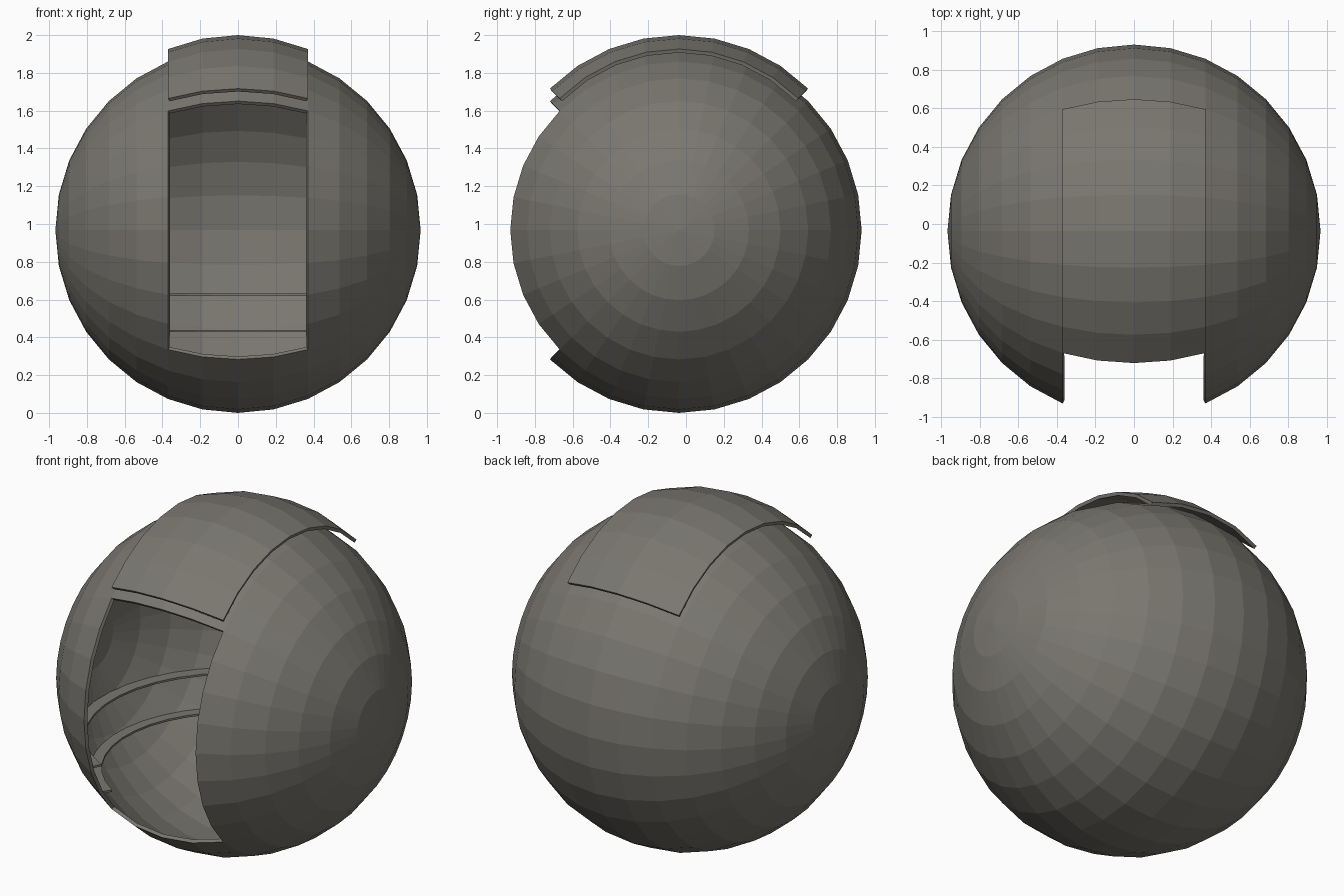
import bpy, bmesh, math
from mathutils import Matrix, Vector

if "Cube" in bpy.data.objects:
    bpy.data.objects.remove(bpy.data.objects["Cube"])

R = 0.967                     # shell radius
LIFT = 0.066                  # gap between raised hatch and shell
WALL = 0.02                   # shell thickness
HALF = R * math.sin(math.radians(22.5))   # half width of the doorway
CENTRE = Vector((0, -0.037, R))

mat = bpy.data.materials.new("warm dark grey")
mat.diffuse_color = (0.195, 0.185, 0.162, 1)
mat.use_nodes = True
mat.node_tree.nodes["Principled BSDF"].inputs["Base Color"].default_value = mat.diffuse_color


def finish(bm, name, thickness=0):
    me = bpy.data.meshes.new(name)
    bm.to_mesh(me)
    bm.free()
    me.materials.append(mat)
    ob = bpy.data.objects.new(name, me)
    bpy.context.collection.objects.link(ob)
    if thickness:
        mod = ob.modifiers.new("wall", 'SOLIDIFY')
        mod.thickness = thickness
        mod.offset = -1
    return ob


def in_doorway(face):
    c = face.calc_center_median()
    return abs(c.x) < HALF and c.y < 0 and abs(c.z) < -c.y


def sphere_part(name, keep_door):
    # low-poly sphere with its poles on the x axis, split at the doorway
    bm = bmesh.new()
    bmesh.ops.create_uvsphere(bm, u_segments=32, v_segments=16, radius=R,
                              matrix=Matrix.Rotation(math.pi / 2, 4, 'Y'))
    doomed = [f for f in bm.faces if in_doorway(f) != keep_door]
    bmesh.ops.delete(bm, geom=doomed, context='FACES')
    if keep_door:   # swing the hatch from the front to the top
        bm.transform(Matrix.Rotation(-math.pi / 2, 4, 'X'))
        bm.transform(Matrix.Translation((0, 0, LIFT)))
    bm.transform(Matrix.Translation(CENTRE))
    return finish(bm, name, WALL)


sphere_part("shell", False)
sphere_part("raised_hatch", True)


def ledge(name, z, inner, thick=0.012):
    # thin ring shelf along the inner wall, open at the doorway
    outer = math.sqrt((R - 0.015) ** 2 - (R - z) ** 2) - 0.012
    start = math.asin((HALF + 0.01) / inner)
    n = 32
    bm = bmesh.new()
    rows = []
    for i in range(n + 1):
        a = -math.pi / 2 + start + (2 * math.pi - 2 * start) * i / n
        d = Vector((math.cos(a), math.sin(a), 0))
        base = Vector((0, CENTRE.y, z))
        rows.append([bm.verts.new(base + d * r + Vector((0, 0, h)))
                     for r, h in ((inner, 0), (outer, 0), (outer, -thick), (inner, -thick))])
    for p, q in zip(rows, rows[1:]):
        for k in range(4):
            j = (k + 1) % 4
            bm.faces.new((p[k], p[j], q[j], q[k]))
    bm.faces.new(rows[0])
    bm.faces.new(rows[-1][::-1])
    bmesh.ops.recalc_face_normals(bm, faces=bm.faces)
    return finish(bm, name)


ledge("upper_ledge", 0.632, 0.81)
ledge("lower_ledge", 0.44, 0.72)
